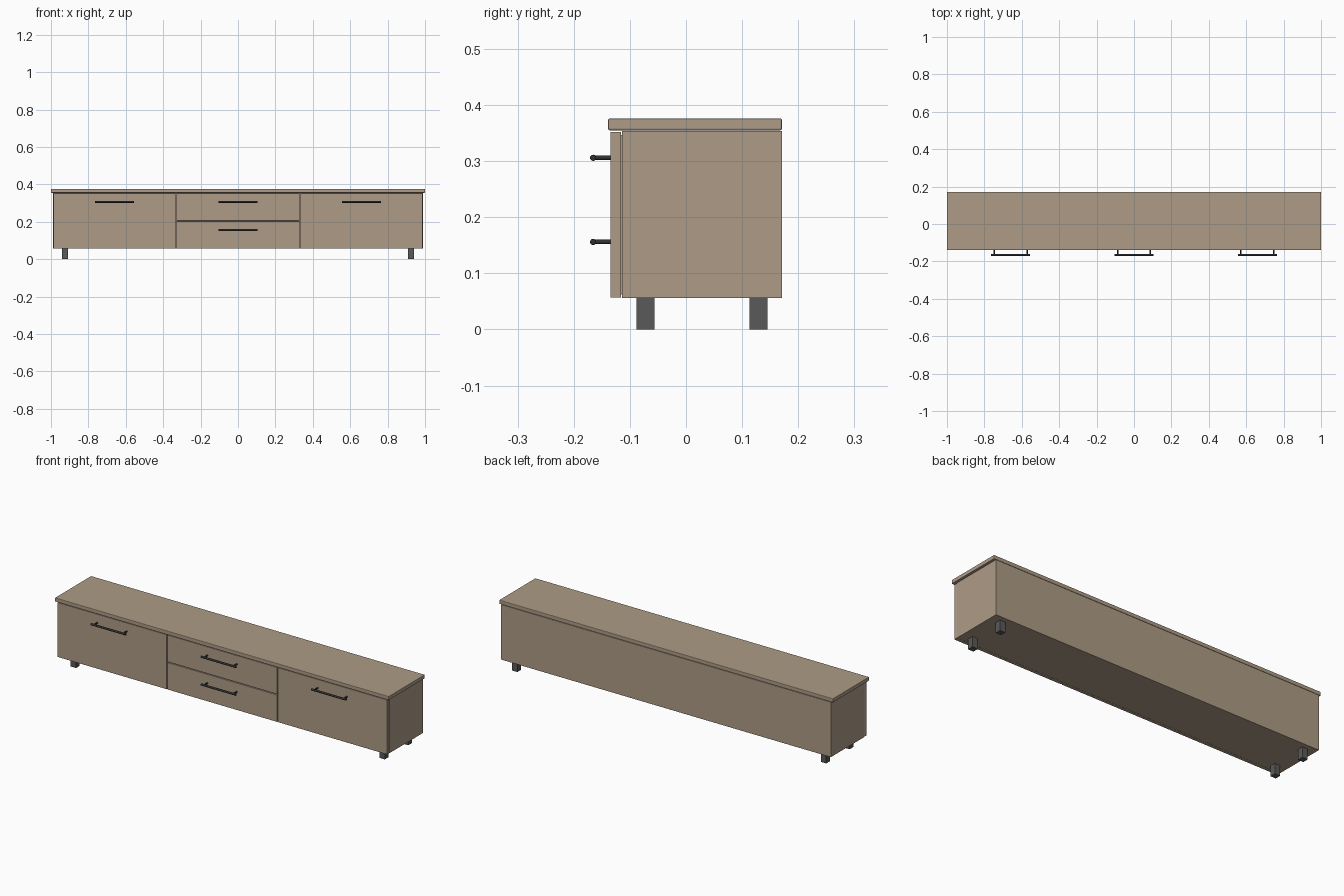
import bpy
from math import pi

if "Cube" in bpy.data.objects:
    bpy.data.objects.remove(bpy.data.objects["Cube"])


def material(name, rgb):
    m = bpy.data.materials.new(name)
    m.diffuse_color = (*rgb, 1)
    m.use_nodes = True
    m.node_tree.nodes["Principled BSDF"].inputs["Base Color"].default_value = m.diffuse_color
    return m


WOOD = material("wood", (0.42, 0.33, 0.24))
LEG = material("leg_grey", (0.10, 0.10, 0.10))
METAL = material("dark_metal", (0.03, 0.03, 0.03))


def box(name, x, y, z, mat, bevel=0.0, segments=2):
    """Box from (min, max) ranges, with optional rounded edges."""
    lo, hi = zip(x, y, z)
    bpy.ops.mesh.primitive_cube_add(size=1, location=[(a + b) / 2 for a, b in zip(lo, hi)])
    ob = bpy.context.object
    ob.name = name
    ob.scale = [b - a for a, b in zip(lo, hi)]
    bpy.ops.object.transform_apply(location=False, rotation=False, scale=True)
    ob.data.materials.append(mat)
    if bevel:
        mod = ob.modifiers.new("edge_rounding", 'BEVEL')
        mod.width = bevel
        mod.segments = segments
    return ob


def rod(name, radius, length, loc, rot, mat, bevel=0.0):
    bpy.ops.mesh.primitive_cylinder_add(vertices=20, radius=radius, depth=length,
                                        location=loc, rotation=rot)
    ob = bpy.context.object
    ob.name = name
    ob.data.materials.append(mat)
    if bevel:
        mod = ob.modifiers.new("edge_rounding", 'BEVEL')
        mod.width = bevel
        mod.segments = 2
        mod.limit_method = 'ANGLE'
    bpy.ops.object.shade_smooth_by_angle()
    return ob


def handle(name, x, z):
    """Bar handle on two round posts."""
    rod(name + "_bar", 0.0055, 0.21, (x, -0.1655, z), (0, pi / 2, 0), METAL, 0.001)
    for side, dx in (("left", -0.088), ("right", 0.088)):
        rod(f"{name}_{side}_post", 0.004, 0.033, (x + dx, -0.1495, z), (pi / 2, 0, 0), METAL)


# Cabinet body and overhanging top
box("cabinet_body", (-0.988, 0.988), (-0.114, 0.171), (0.056, 0.354), WOOD, 0.001)
box("top_panel", (-1, 1), (-0.139, 0.171), (0.355, 0.376), WOOD, 0.003)

# Side doors and centre drawers with thin gaps
FRONT = (-0.135, -0.1155)
for name, x, z in (
    ("left_door", (-0.987, -0.333), (0.057, 0.352)),
    ("right_door", (0.333, 0.987), (0.057, 0.352)),
    ("lower_drawer_front", (-0.329, 0.329), (0.057, 0.203)),
    ("upper_drawer_front", (-0.329, 0.329), (0.207, 0.352)),
):
    box(name, x, FRONT, z, WOOD, 0.0012)

# Spacer joining the fronts to the body
box("front_spacer", (-0.98, 0.98), (-0.118, -0.112), (0.062, 0.347), WOOD)

# Handles
handle("left_door_handle", -0.66, 0.306)
handle("right_door_handle", 0.66, 0.306)
handle("upper_drawer_handle", 0, 0.306)
handle("lower_drawer_handle", 0, 0.156)

# Four square legs
for sx, side in ((-1, "left"), (1, "right")):
    for y, end in ((-0.072, "front"), (0.129, "back")):
        cx = sx * 0.925
        box(f"{end}_{side}_leg", (cx - 0.016, cx + 0.016), (y - 0.016, y + 0.016),
            (0, 0.057), LEG)
